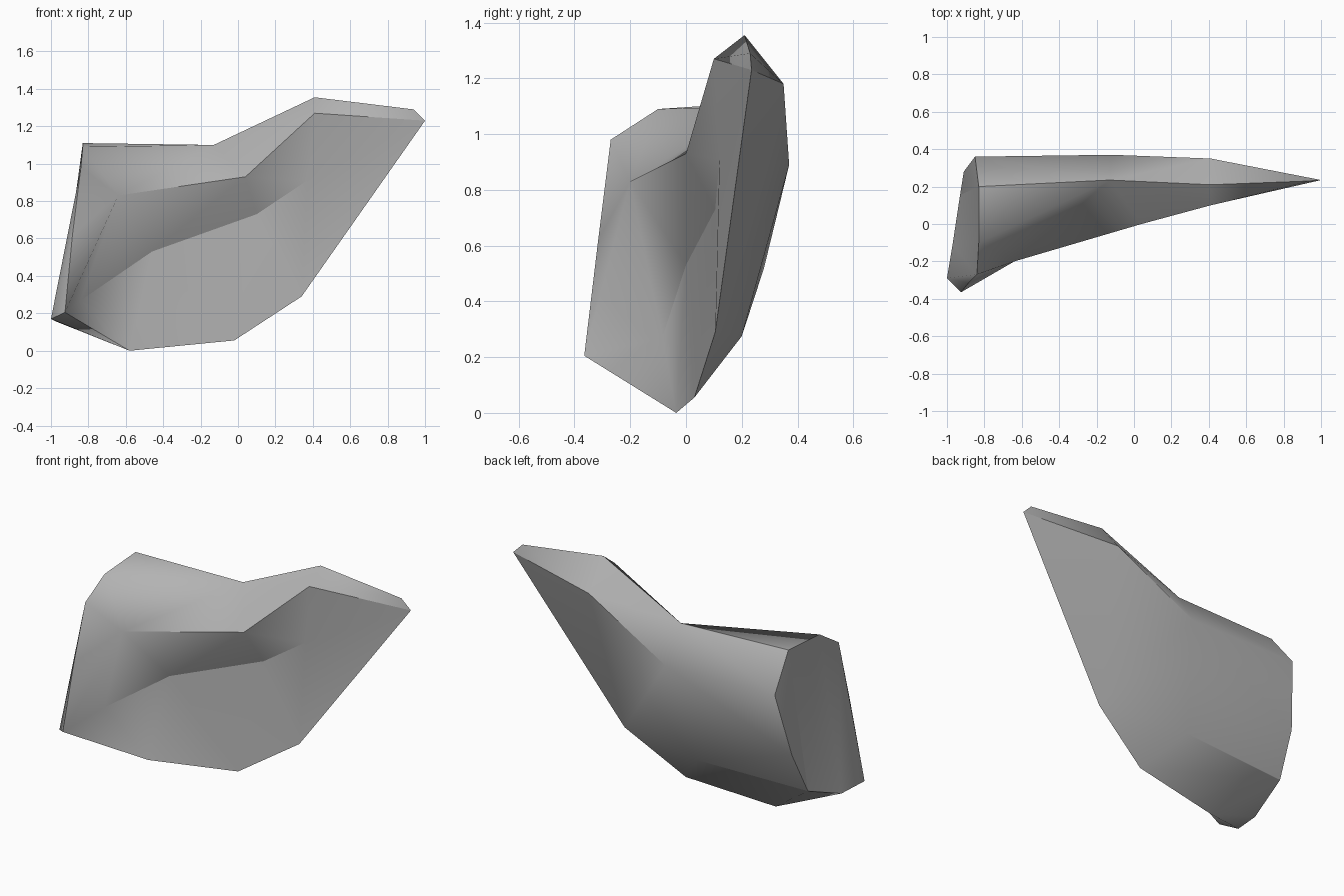
import bpy, bmesh, math

if "Cube" in bpy.data.objects:
    bpy.data.objects.remove(bpy.data.objects["Cube"])

# Key corner points of the faceted shell
P = {
    # raised left flange
    "rim_back": (-.83, .20, 1.11), "rim_mid": (-.83, -.10, 1.09), "rim_front": (-.84, -.27, .98),
    "lip": (-.885, -.315, .62), "toe": (-.925, -.365, .205),
    "heel": (-1, -.29, .17), "under": (-.97, -.11, .155),
    # rear left corner
    "rear_low": (-.93, .155, .26), "rear_mid": (-.91, .28, .52), "rear_top": (-.85, .36, .90),
    # crest, front ridge and rear ridge
    "crest1": (-.13, .235, 1.10), "crest2": (.41, .21, 1.355),
    "ridge1": (-.64, -.20, .83), "ridge2": (.04, 0, .93), "ridge3": (.41, .10, 1.27),
    "back1": (-.12, .37, .89), "back2": (.41, .35, 1.18),
    # tip
    "tip_top": (.94, .23, 1.29), "tip": (1, .235, 1.23),
    # recessed fold, bottom edge and rear bulge
    "fold0": (-.84, -.085, .27), "fold1": (-.46, 0, .53),
    "fold2": (.10, .105, .73), "fold3": (.37, .12, .91),
    "base1": (-.58, -.035, 0), "base2": (-.02, .03, .055), "base3": (.34, .105, .29),
    "bulge": (-.22, .20, .275),
}
NAMES = list(P)

bm = bmesh.new()
V = {name: bm.verts.new(co) for name, co in P.items()}


def strip(a, b):
    """Bridge two chains of points; repeated points make triangles."""
    a, b = a.split(), b.split()
    for i in range(len(a) - 1):
        ring = dict.fromkeys((a[i], a[i + 1], b[i + 1], b[i]))
        bm.faces.new([V[n] for n in ring])


# Hollow between the flange and the crest
strip("rim_back rim_mid rim_front lip",
      "crest1 crest1 ridge1 ridge1")
# Top slope from crest to front ridge
strip("crest1 crest1 crest2 tip_top",
      "ridge1 ridge2 ridge3 tip")
# Overhang from front ridge to fold
strip("lip ridge1 ridge1 ridge1 ridge2 ridge3 tip",
      "toe toe fold0 fold1 fold2 fold3 fold3")
# Lower front panel
strip("toe fold0 fold1 fold2 fold3 tip",
      "base1 base1 base1 base2 base3 base3")
# Underside
strip("heel heel under rear_low rear_low",
      "toe base1 base1 base1 base2")
strip("rear_low bulge bulge", "base2 base2 base3")
# Rear panel
strip("rear_low rear_mid back1 base3", "bulge bulge bulge bulge")
strip("back1 back2 tip", "base3 base3 base3")
strip("rear_mid rear_top", "back1 back1")
# Rear slope from crest to rear ridge
strip("rim_back crest1 crest2 tip_top tip",
      "rear_top back1 back2 back2 back2")
# Flange: rear corner, outer face and narrow front edge
strip("rear_top rear_mid rear_low", "rim_back rim_back rim_back")
strip("rim_back rim_mid rim_front", "rear_low under heel")
strip("rim_front lip", "heel toe")

bmesh.ops.triangulate(bm, faces=[f for f in bm.faces if len(f.verts) > 3])
bmesh.ops.recalc_face_normals(bm, faces=bm.faces)

mesh = bpy.data.meshes.new("curved_shell")
bm.to_mesh(mesh)
bm.free()
shell = bpy.data.objects.new("curved_shell", mesh)
bpy.context.collection.objects.link(shell)

# Plain grey finish
grey = bpy.data.materials.new("mid_grey")
grey.diffuse_color = (.45, .45, .45, 1)
grey.use_nodes = True
grey.node_tree.nodes["Principled BSDF"].inputs["Base Color"].default_value = grey.diffuse_color
mesh.materials.append(grey)

# Soft broad surfaces, crisp ridges
bpy.context.view_layer.objects.active = shell
shell.select_set(True)
bpy.ops.object.shade_smooth_by_angle(angle=math.radians(62))
sharp = set()
for chain in ("fold0 fold1 fold2 fold3", "back1 back2 tip", "ridge1 ridge2 ridge3 tip",
              "rim_back rear_low bulge", "rim_back crest1 crest2 tip_top",
              "rim_back rim_mid rim_front lip toe base1"):
    ids = [NAMES.index(n) for n in chain.split()]
    sharp |= {frozenset(pair) for pair in zip(ids, ids[1:])}
for edge in mesh.edges:
    if frozenset(edge.vertices) in sharp:
        edge.use_edge_sharp = True
